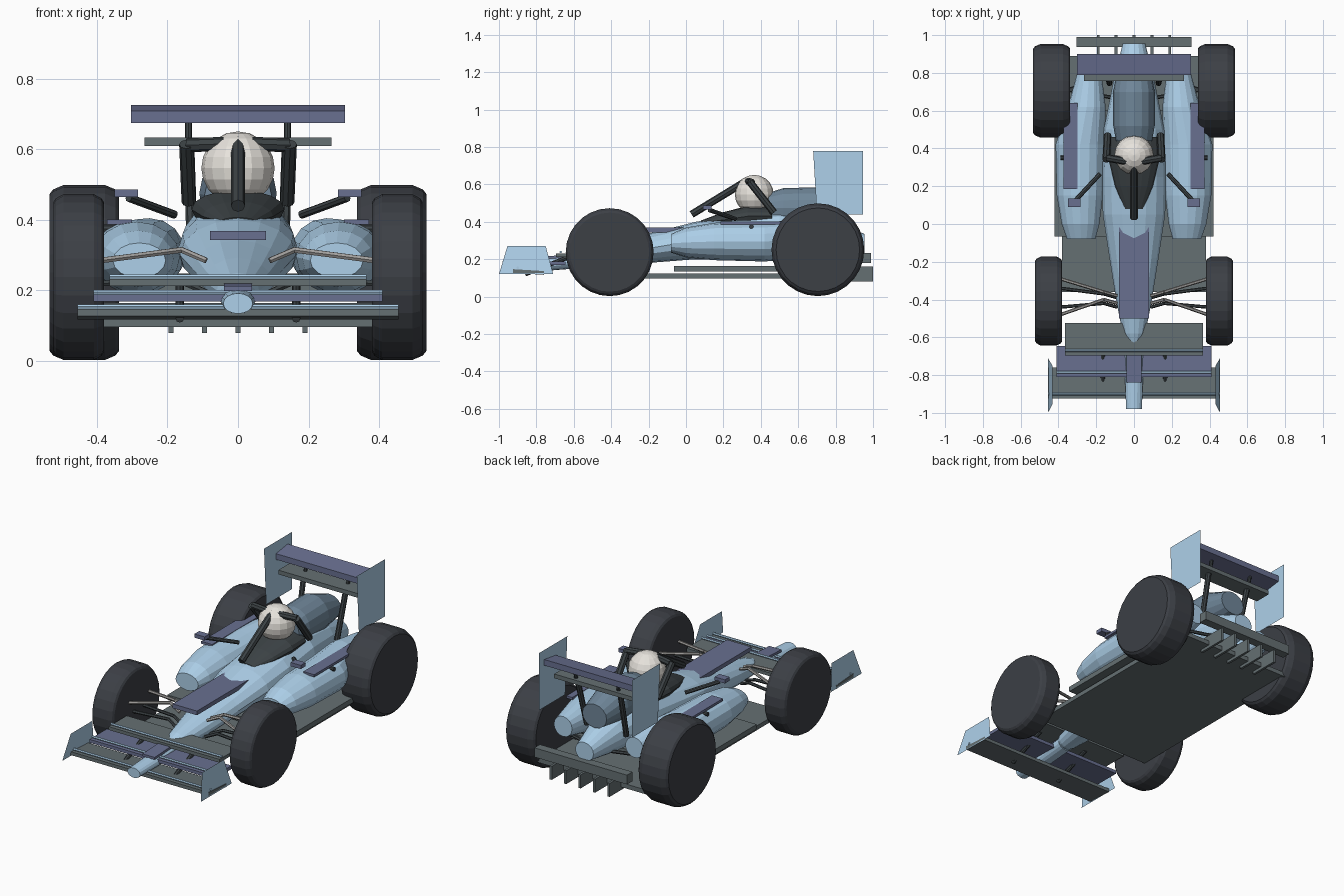
import bpy, bmesh, math
from mathutils import Vector

if "Cube" in bpy.data.objects:
    bpy.data.objects.remove(bpy.data.objects["Cube"])


def material(name, r, g, b):
    m = bpy.data.materials.new(name)
    m.diffuse_color = (r, g, b, 1)
    m.use_nodes = True
    m.node_tree.nodes["Principled BSDF"].inputs["Base Color"].default_value = m.diffuse_color
    return m


BLUE = material("light_blue", .42, .63, .82)
PURPLE = material("slate_purple", .14, .16, .28)
FLOOR = material("floor_grey", .13, .16, .17)
CARBON = material("carbon", .045, .055, .06)
TYRE = material("tyre", .045, .05, .06)
COVER = material("cover_blue", .16, .24, .32)
WHITE = material("off_white", .8, .77, .72)
METAL = material("metal", .35, .34, .33)


def finish(name, bm, mat):
    bmesh.ops.recalc_face_normals(bm, faces=bm.faces)
    me = bpy.data.meshes.new(name)
    bm.to_mesh(me)
    bm.free()
    me.materials.append(mat)
    ob = bpy.data.objects.new(name, me)
    bpy.context.collection.objects.link(ob)
    return ob


def skin(name, rings, mat):
    """Join rings of points into a closed, capped skin."""
    bm = bmesh.new()
    vs = [[bm.verts.new(p) for p in ring] for ring in rings]
    n = len(vs[0])
    for a, b in zip(vs, vs[1:]):
        for i in range(n):
            j = (i + 1) % n
            bm.faces.new((a[i], a[j], b[j], b[i]))
    bm.faces.new(vs[0])
    bm.faces.new(vs[-1])
    return finish(name, bm, mat)


def loft(name, stations, mat, n=16):
    """Elliptical sections along y: (y, x, z, half width, half height)."""
    rings = [[(x + w * math.cos(2 * math.pi * i / n), y, z + h * math.sin(2 * math.pi * i / n))
              for i in range(n)] for y, x, z, w, h in stations]
    return skin(name, rings, mat)


def slab(name, x, y, z, t, mat):
    """Plate from x0..x1, y0..y1; z gives mid height at front and rear, t the thickness."""
    rings = [[(px, py, pz - t / 2) for px, py, pz in
              ((x[0], y[0], z[0]), (x[1], y[0], z[0]), (x[1], y[1], z[1]), (x[0], y[1], z[1]))]]
    rings.append([(a, b, c + t) for a, b, c in rings[0]])
    return skin(name, rings, mat)


def tube(name, a, b, r, mat, n=8):
    a, b = Vector(a), Vector(b)
    q = (b - a).to_track_quat('Z', 'Y')
    ring = [q @ Vector((r * math.cos(2 * math.pi * i / n), r * math.sin(2 * math.pi * i / n), 0))
            for i in range(n)]
    return skin(name, [[p + v for v in ring] for p in (a, b)], mat)


def plate(name, pts, mat):
    bm = bmesh.new()
    bm.faces.new([bm.verts.new(p) for p in pts])
    return finish(name, bm, mat)


def wheel(name, x, y, r, half, n=28):
    prof = ((-half, .9), (-half * .9, .95), (-half * .6, 1), (half * .6, 1), (half * .9, .95), (half, .9))
    rings = [[(x + dx, y + r * k * math.cos(2 * math.pi * i / n), r + .003 + r * k * math.sin(2 * math.pi * i / n))
              for i in range(n)] for dx, k in prof]
    return skin(name, rings, TYRE)


# Body, nose, engine cover
loft("body", [(-.645, 0, .195, .03, .03), (-.58, 0, .20, .06, .05), (-.4, 0, .225, .095, .068),
              (-.18, 0, .262, .13, .08), (.05, 0, .30, .165, .10), (.25, 0, .315, .17, .12),
              (.5, 0, .33, .16, .14), (.75, 0, .31, .11, .11), (.955, 0, .28, .06, .055)], BLUE)
loft("nose", [(-.98, 0, .163, .042, .029), (-.8, 0, .168, .048, .034), (-.6, 0, .19, .05, .04)], BLUE)
loft("engine_cover", [(.44, 0, .47, .095, .085), (.52, 0, .475, .11, .105), (.7, 0, .475, .11, .11),
                      (.86, 0, .455, .08, .07)], COVER)
loft("cockpit_surround", [(.08, 0, .395, .05, .012), (.2, 0, .41, .10, .042), (.33, 0, .43, .132, .055),
                          (.46, 0, .43, .125, .05)], CARBON)
slab("nose_top_plate", (-.08, .08), (-.5, 0), (.356, .356), .025, PURPLE)
slab("nose_tip_plate", (-.04, .04), (-.84, -.64), (.205, .215), .014, PURPLE)

# Driver helmet
bm = bmesh.new()
bmesh.ops.create_uvsphere(bm, u_segments=16, v_segments=10, radius=.104)
bmesh.ops.translate(bm, verts=bm.verts, vec=(0, .365, .547))
finish("helmet", bm, WHITE)

# Head protection hoop
tube("hoop_pillar", (0, .03, .44), (0, .325, .62), .02, CARBON)

# Floor and diffuser
slab("lower_floor", (-.38, .38), (-.36, .89), (.11, .11), .026, FLOOR)
slab("upper_floor", (-.42, .42), (-.065, .6), (.15, .15), .03, FLOOR)
slab("rear_beam", (-.305, .305), (.938, .99), (.207, .207), .055, FLOOR)
for i in range(-2, 3):
    slab("diffuser_fin", (i * .095 - .007, i * .095 + .007), (.82, 1), (.12, .12), .08, FLOOR)

# Front wing elements with bright trim bars
for name, w, y0, y1, z0, z1, mat in (("front_wing_main", .455, -.925, -.76, .137, .127, FLOOR),
                                     ("front_wing_middle", .41, -.81, -.645, .178, .178, PURPLE),
                                     ("front_wing_upper", .365, -.695, -.525, .222, .222, FLOOR)):
    slab(name, (-w, w), (y0, y1), (z0, z1), .02, mat)
    tube("front_wing_trim", (-w, y0 + .025, z0 + .017), (w, y0 + .025, z0 + .017), .007, BLUE, 6)

# Rear wing
slab("rear_wing_upper", (-.303, .303), (.79, .9), (.692, .708), .035, PURPLE)
slab("rear_wing_lower", (-.265, .265), (.757, .86), (.622, .622), .025, FLOOR)

# Mirrored parts
for s, side in ((-1, "left"), (1, "right")):
    wheel("front_wheel_" + side, s * .452, -.408, .235, .072)
    wheel("rear_wheel_" + side, s * .436, .705, .248, .098)

    loft("sidepod_" + side, [(-.08, s * .28, .285, .075, .05), (0, s * .283, .29, .1, .08),
                             (.15, s * .287, .295, .122, .1), (.42, s * .285, .295, .13, .107),
                             (.62, s * .25, .305, .1, .1), (.82, s * .235, .315, .06, .06)], BLUE)
    slab("sidepod_plate_" + side, (s * .30, s * .372), (.185, .64), (.394, .394), .014, PURPLE)
    tube("plate_post_" + side, (s * .335, .35, .33), (s * .335, .35, .39), .014, CARBON)
    tube("sidepod_stub_" + side, (s * .33, .35, .375), (s * .39, .35, .375), .012, CARBON)

    tube("mirror_arm_" + side, (s * .18, .265, .415), (s * .31, .125, .463), .012, CARBON)
    slab("mirror_" + side, (s * .283, s * .35), (.09, .135), (.476, .476), .022, PURPLE)

    tube("hoop_bar_" + side, (0, .325, .617), (s * .145, .35, .612), .02, CARBON)
    tube("hoop_leg_" + side, (s * .147, .34, .615), (s * .14, .47, .45), .02, CARBON)

    # End plates are single sheets
    plate("front_endplate_" + side, [(s * .456, -1, .12), (s * .456, -.71, .12),
                                     (s * .432, -.75, .27), (s * .432, -.955, .27)], BLUE)
    plate("rear_endplate_" + side, [(s * .305, .70, .44), (s * .305, .945, .44),
                                    (s * .305, .945, .78), (s * .305, .68, .78)], BLUE)
    tube("rear_wing_strut_" + side, (s * .14, .82, .62), (s * .13, .745, .33), .016, CARBON)
    tube("rear_wing_link_" + side, (s * .14, .83, .62), (s * .14, .845, .69), .01, CARBON)
    tube("front_wing_bracket_" + side, (s * .165, -.86, .12), (s * .165, -.62, .215), .012, CARBON)

    # Suspension arms: upper metal, lower dark
    for inner, outer, z0, z1, mat in ((-.36, -.29, .315, .285, METAL), (-.40, -.48, .315, .285, METAL),
                                      (-.37, -.34, .225, .22, CARBON), (-.42, -.44, .225, .22, CARBON)):
        tube("front_arm_" + side, (s * .09, inner - .02, z0 - .03), (s * .16, inner, z0), .009, mat, 6)
        tube("front_arm_" + side, (s * .16, inner, z0), (s * .39, outer, z1), .009, mat, 6)
    for y in (.66, .8):
        tube("rear_arm_" + side, (s * .06, y, .24), (s * .35, .71, .24), .01, CARBON, 6)
